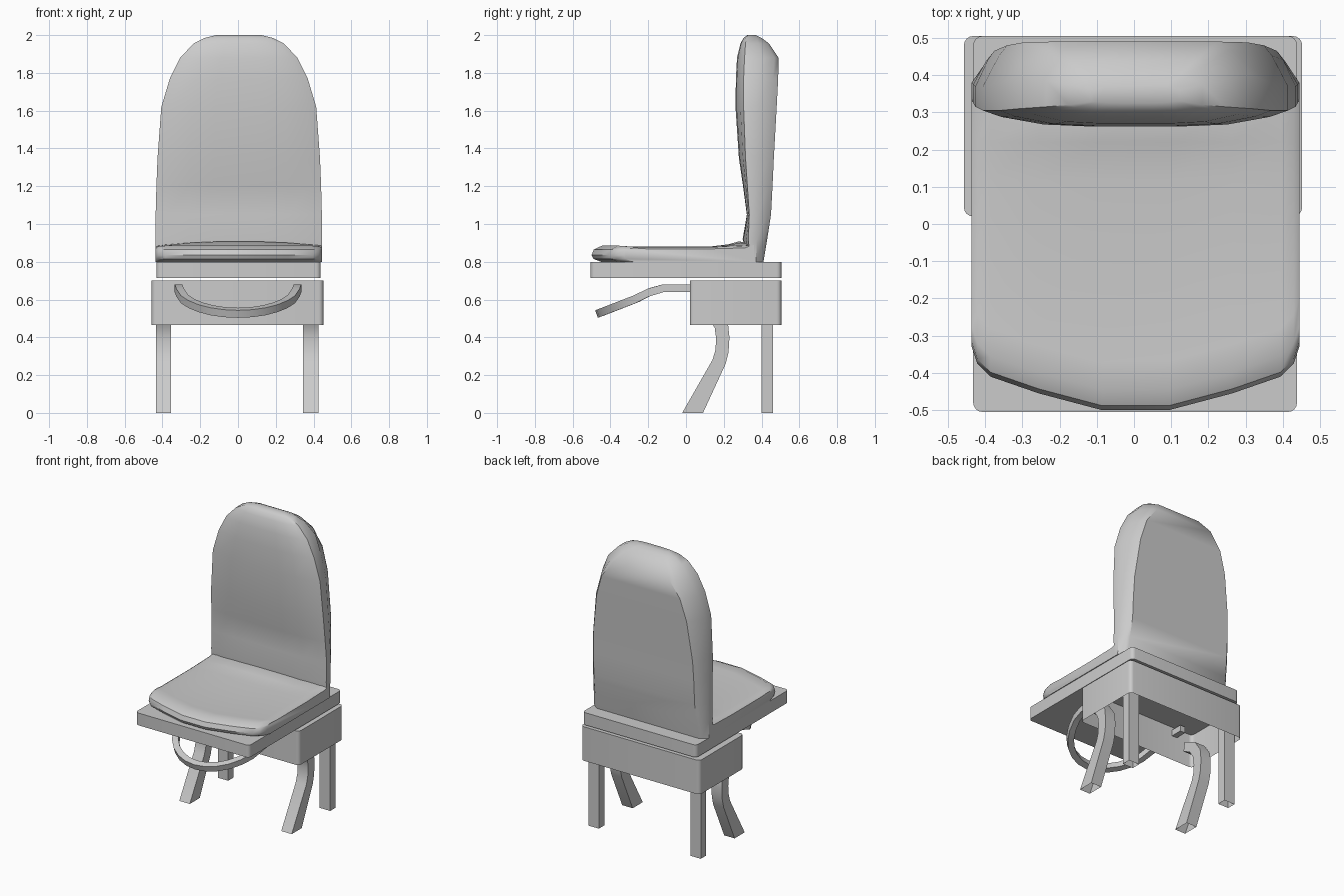
import bpy
import bmesh
import math
from mathutils import Vector

if "Cube" in bpy.data.objects:
    bpy.data.objects.remove(bpy.data.objects["Cube"])


def loft(name, sections, cap_start=True, cap_end=True, smooth=None):
    """Skin a list of equal-length closed loops."""
    bm = bmesh.new()
    rings = [[bm.verts.new(p) for p in s] for s in sections]
    n = len(rings[0])
    for a, b in zip(rings, rings[1:]):
        for i in range(n):
            j = (i + 1) % n
            bm.faces.new((a[i], a[j], b[j], b[i]))
    if cap_start:
        bm.faces.new(rings[0][::-1])
    if cap_end:
        bm.faces.new(rings[-1])
    bmesh.ops.recalc_face_normals(bm, faces=bm.faces)
    mesh = bpy.data.meshes.new(name)
    bm.to_mesh(mesh)
    bm.free()
    ob = bpy.data.objects.new(name, mesh)
    bpy.context.collection.objects.link(ob)
    if smooth:
        bpy.ops.object.select_all(action='DESELECT')
        ob.select_set(True)
        bpy.context.view_layer.objects.active = ob
        bpy.ops.object.shade_smooth_by_angle(angle=math.radians(smooth))
    return ob


def rounded_rect(x0, x1, y0, y1, z, r=0.025, steps=4):
    pts = []
    corners = [(x1 - r, y1 - r), (x0 + r, y1 - r), (x0 + r, y0 + r), (x1 - r, y0 + r)]
    for k, (cx, cy) in enumerate(corners):
        for i in range(steps + 1):
            a = math.pi / 2 * (k + i / steps)
            pts.append((cx + r * math.cos(a), cy + r * math.sin(a), z))
    return pts


# Seat plate, and the box under it (open at the bottom)
loft("base_plate", [rounded_rect(-0.432, 0.438, -0.505, 0.505, z) for z in (0.715, 0.80)], smooth=30)
loft("rear_box", [rounded_rect(-0.457, 0.452, 0.02, 0.505, z) for z in (0.465, 0.70)],
     cap_start=False, smooth=30)

# Legs: straight at the back, bent at the front; rows are front y,z and back y,z
back_leg = [(0.40, 0, 0.46, 0), (0.40, 0.55, 0.46, 0.55)]
front_leg = [(-0.02, 0, 0.09, 0), (0.14, 0.28, 0.21, 0.26), (0.155, 0.33, 0.225, 0.32),
             (0.16, 0.39, 0.23, 0.40), (0.152, 0.45, 0.222, 0.475), (0.12, 0.50, 0.17, 0.55),
             (0.06, 0.53, 0.07, 0.595)]
for side, x0, x1 in (("left", -0.435, -0.355), ("right", 0.345, 0.425)):
    for label, rows in (("back_leg", back_leg), ("front_leg", front_leg)):
        loft(f"{label}_{side}",
             [[(x0, a, b), (x1, a, b), (x1, c, d), (x0, c, d)] for a, b, c, d in rows],
             cap_start=False, smooth=30)

# U-shaped front handle: rectangular bar swept round a tilted half ellipse
path = [(Vector((0.315, 0.10, 0.66)), Vector((1, 0, 0)), Vector((0, 0, 1)))]
up = Vector((0, -0.34, 0.94))
N = 14
for i in range(N + 1):
    t = math.pi * i / N
    s, c = math.sin(t), math.cos(t)
    drop = 0.13 * (s if s > 0.3 else s * s / 0.3)
    u = Vector((0, 0, 1)).lerp(up, min(1, s * 2)).normalized()
    r = Vector((c, -0.94 * s, -0.34 * s)).normalized()
    path.append((Vector((0.315 * c, -0.12 - 0.335 * s, 0.66 - drop)), r, u))
path.append((Vector((-0.315, 0.10, 0.66)), Vector((-1, 0, 0)), Vector((0, 0, 1))))
loft("handle", [[p + r * a * 0.02 + u * b * 0.021 for a, b in ((1, 1), (1, -1), (-1, -1), (-1, 1))]
                for p, r, u in path], smooth=35)

# Seat cushion: side profiles from left to right; x, front y, top drop
cols = [(0.44, -0.33, 0.012), (0.425, -0.375, 0.003), (0.39, -0.41, 0), (0.26, -0.455, 0), (0.09, -0.50, 0)]
cols = [(-x, f, d) for x, f, d in cols] + cols[::-1]


def seat_profile(x, f, d):
    rise = 0.03 * (1 - (x / 0.44) ** 2)
    pts = [(0.36, 0.80), (f + 0.05, 0.80), (f + 0.01, 0.815), (f, 0.835), (f + 0.012, 0.865),
           (f + 0.055, 0.885 - d), (f + 0.13, 0.88 - d), (0.12, 0.88 - d),
           (0.22, 0.883 - d + rise * 0.3), (0.31 - rise, 0.885 - d + rise * 0.8), (0.36, 0.89)]
    return [(x + 0.004, y, z) for y, z in pts]


loft("seat_cushion", [seat_profile(*c) for c in cols], smooth=40)

# Backrest: z, half width, front y, side front y, side back y, panel half width, back y
back = [(0.80, 0.44, 0.33, 0.34, 0.37, 0.39, 0.41),
        (0.92, 0.44, 0.30, 0.33, 0.375, 0.39, 0.43),
        (1.05, 0.44, 0.322, 0.335, 0.38, 0.385, 0.45),
        (1.20, 0.436, 0.302, 0.325, 0.375, 0.385, 0.458),
        (1.35, 0.43, 0.28, 0.315, 0.37, 0.38, 0.465),
        (1.62, 0.41, 0.262, 0.305, 0.37, 0.345, 0.48),
        (1.77, 0.365, 0.264, 0.305, 0.38, 0.30, 0.488),
        (1.88, 0.31, 0.27, 0.31, 0.40, 0.22, 0.49),
        (1.955, 0.24, 0.288, 0.315, 0.385, 0.16, 0.44),
        (1.985, 0.18, 0.305, 0.32, 0.375, 0.12, 0.40),
        (2.0, 0.12, 0.325, 0.33, 0.36, 0.08, 0.37)]


def back_section(z, hw, yf, ys, yr, wp, yb):
    d = ys - yf
    half = [(hw * 0.3, yf), (hw * 0.6, yf + 0.12 * d), (hw * 0.88, yf + 0.6 * d), (hw, ys), (hw, yr),
            ((hw + wp * 2) / 3, yr + (yb - yr) * 0.75), (wp, yb)]
    loop = half + [(-x, y) for x, y in half[::-1]]
    return [(x + 0.004, y, z) for x, y in loop]


loft("backrest", [back_section(*row) for row in back], smooth=40)
